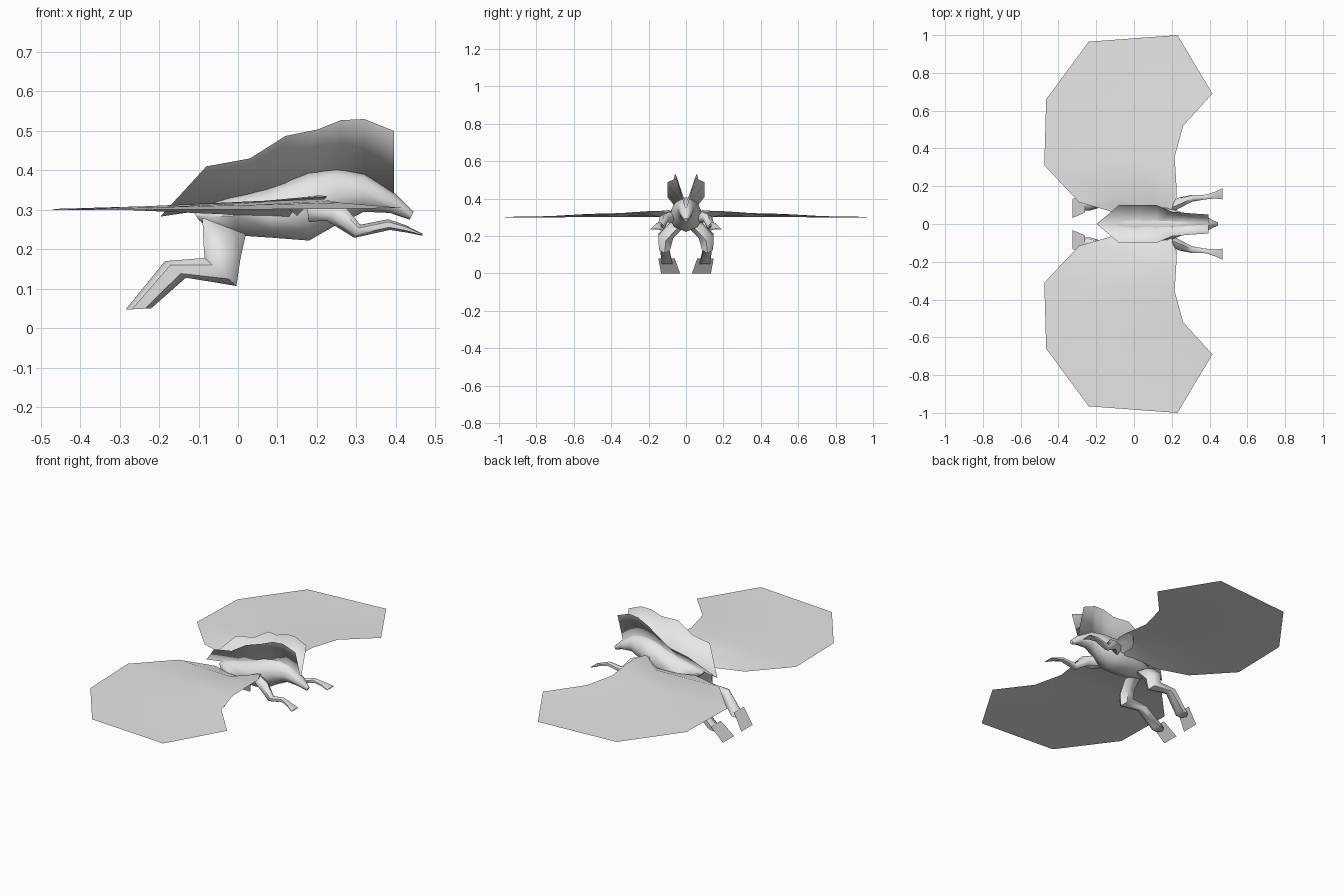
import bpy
import math

grey = bpy.data.materials.new("light_grey")
grey.diffuse_color = (0.8, 0.8, 0.8, 1)


def make(name, verts, faces, mirror=True, angle=60):
    mesh = bpy.data.meshes.new(name)
    mesh.from_pydata(verts, [], faces)
    mesh.materials.append(grey)
    obj = bpy.data.objects.new(name, mesh)
    bpy.context.collection.objects.link(obj)
    bpy.ops.object.select_all(action='DESELECT')
    obj.select_set(True)
    bpy.context.view_layer.objects.active = obj
    bpy.ops.object.shade_smooth_by_angle(angle=math.radians(angle))
    if mirror:
        mod = obj.modifiers.new("mirror", 'MIRROR')
        mod.use_axis = (False, True, False)
        mod.use_clip = True
        mod.merge_threshold = 0.0005
    return obj


def loft(name, sections, sides=6, mirror=True):
    """Tube through sections: upper x, z, lower x, z, centre y, half width."""
    verts, faces = [], []
    for xa, za, xb, zb, y, w in sections:
        for i in range(sides):
            a = 2 * math.pi * i / sides
            c, s = math.cos(a), math.sin(a)
            verts.append(((xa + xb) / 2 + (xa - xb) / 2 * c, y + w * s,
                          (za + zb) / 2 + (za - zb) / 2 * c))
    for r in range(len(sections) - 1):
        for i in range(sides):
            j = (i + 1) % sides
            p, q = r * sides, (r + 1) * sides
            faces.append((p + i, p + j, q + j, q + i))
    last = (len(sections) - 1) * sides
    faces += [tuple(reversed(range(sides))), tuple(range(last, last + sides))]
    return make(name, verts, faces, mirror)


def sheet(name, rows):
    """Open surface through rows of points of equal length."""
    n = len(rows[0])
    verts = [p for row in rows for p in row]
    faces = [(r * n + i, r * n + i + 1, (r + 1) * n + i + 1, (r + 1) * n + i)
             for r in range(len(rows) - 1) for i in range(n - 1)]
    return make(name, verts, faces)


# Body with snout
loft("body", [
    (0.445, 0.295, 0.435, 0.275, 0, 0.01),
    (0.40, 0.34, 0.385, 0.292, 0, 0.032),
    (0.32, 0.393, 0.32, 0.295, 0, 0.045),
    (0.25, 0.408, 0.25, 0.262, 0, 0.062),
    (0.18, 0.40, 0.18, 0.222, 0, 0.09),
    (0.07, 0.355, 0.09, 0.229, 0, 0.088),
    (-0.02, 0.335, 0.0, 0.235, 0, 0.078),
    (-0.08, 0.315, -0.07, 0.25, 0, 0.05),
    (-0.11, 0.29, -0.10, 0.275, 0, 0.015),
], 8, False)

# Front legs, ending in a spread foot
loft("front_leg", [
    (0.17, 0.335, 0.18, 0.27, 0.075, 0.03),
    (0.265, 0.317, 0.225, 0.272, 0.115, 0.028),
    (0.31, 0.262, 0.295, 0.229, 0.135, 0.02),
    (0.38, 0.276, 0.385, 0.249, 0.143, 0.014),
    (0.425, 0.261, 0.43, 0.242, 0.152, 0.02),
    (0.468, 0.239, 0.468, 0.234, 0.16, 0.034),
])

# Hind legs
loft("hind_leg", [
    (-0.09, 0.28, 0.02, 0.238, 0.05, 0.045),
    (-0.088, 0.225, 0.006, 0.175, 0.108, 0.046),
    (-0.085, 0.178, -0.004, 0.107, 0.115, 0.034),
    (-0.185, 0.17, -0.132, 0.128, 0.118, 0.025),
    (-0.285, 0.047, -0.22, 0.05, 0.10, 0.034),
])

# Flat toe plates
sheet("toe_plate", [
    [(-0.26, 0.06, 0.08), (-0.26, 0.148, 0.08)],
    [(-0.325, 0.032, 0.0), (-0.325, 0.133, 0.0)],
])

# Raised back shells forming a V along the spine: x, y, z, foot of the ridge
shell = [(-0.195, 0.002, 0.285, 0.283), (-0.08, 0.10, 0.41, 0.30),
         (0.03, 0.10, 0.43, 0.32), (0.12, 0.10, 0.487, 0.34),
         (0.20, 0.065, 0.503, 0.36), (0.26, 0.06, 0.527, 0.37),
         (0.32, 0.055, 0.53, 0.37), (0.395, 0.05, 0.50, 0.335)]
sheet("back_shell", [[(x, 0, base), (x, y, z)] for x, y, z, base in shell])

# Wings: leading edge and trailing edge at each station along the span
stations = [((0.20, 0.07, 0.335), (-0.10, 0.06, 0.295)),
            ((0.225, 0.195, 0.333), (-0.29, 0.115, 0.30)),
            ((0.215, 0.355, 0.322), (-0.475, 0.31, 0.302)),
            ((0.26, 0.52, 0.318), (-0.465, 0.66, 0.30)),
            ((0.415, 0.69, 0.305), (-0.24, 0.965, 0.30)),
            ((0.23, 1.0, 0.302), (0.0, 0.983, 0.301))]
rows = []
for lead, trail in stations:
    rows.append([tuple(a + (b - a) * t for a, b in zip(lead, trail))
                 for t in (0, 0.3, 0.65, 1)])
rows[0][1] = (0.13, 0.08, 0.282)
rows[0][2] = (0.0, 0.08, 0.287)
sheet("wing", rows)

# Wing shoulder
loft("wing_shoulder", [
    (0.20, 0.338, 0.15, 0.285, 0.09, 0.03),
    (0.225, 0.334, 0.13, 0.300, 0.14, 0.045),
    (0.225, 0.333, 0.17, 0.323, 0.20, 0.01),
])
